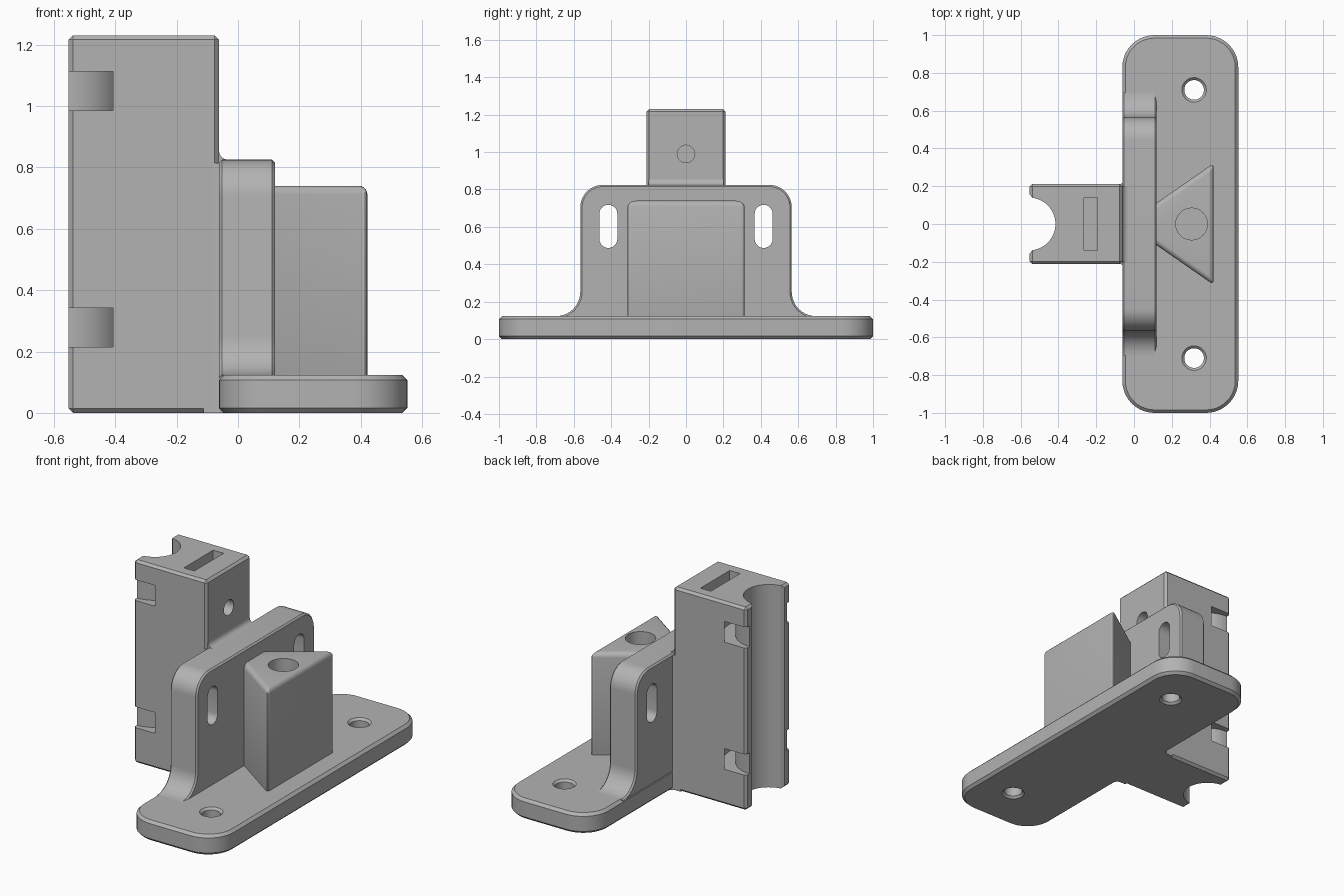
import bpy, bmesh, math
from mathutils import Vector

if "Cube" in bpy.data.objects:
    bpy.data.objects.remove(bpy.data.objects["Cube"])

grey = bpy.data.materials.new("mid grey")
grey.diffuse_color = (0.45, 0.45, 0.45, 1)
grey.use_nodes = True
grey.node_tree.nodes["Principled BSDF"].inputs["Base Color"].default_value = grey.diffuse_color


def arc(cx, cy, r, a0, a1, n=10):
    """Points along an arc, angles in degrees."""
    return [(cx + r * math.cos(math.radians(a0 + (a1 - a0) * i / n)),
             cy + r * math.sin(math.radians(a0 + (a1 - a0) * i / n))) for i in range(n + 1)]


def prism(name, pts, lo, hi, axis="z", rim=0.0, every=0.0, segments=1):
    """Extrude a profile along an axis; rim chamfers the end caps, every bevels all edges."""
    place = {"z": lambda a, b, t: (a, b, t),
             "x": lambda a, b, t: (t, a, b),
             "y": lambda a, b, t: (a, t, b)}[axis]
    bm = bmesh.new()
    low = [bm.verts.new(place(a, b, lo)) for a, b in pts]
    high = [bm.verts.new(place(a, b, hi)) for a, b in pts]
    caps = [bm.faces.new(low[::-1]), bm.faces.new(high)]
    for i in range(len(pts)):
        j = (i + 1) % len(pts)
        bm.faces.new((low[i], low[j], high[j], high[i]))
    bmesh.ops.recalc_face_normals(bm, faces=bm.faces[:])
    if rim or every:
        edges = bm.edges[:] if every else [e for f in caps for e in f.edges]
        bmesh.ops.bevel(bm, geom=edges, offset=every or rim, segments=segments,
                        profile=0.5, affect="EDGES", clamp_overlap=True)
        bmesh.ops.recalc_face_normals(bm, faces=bm.faces[:])
    return add(name, bm)


def add(name, bm):
    mesh = bpy.data.meshes.new(name)
    bm.to_mesh(mesh)
    bm.free()
    obj = bpy.data.objects.new(name, mesh)
    bpy.context.collection.objects.link(obj)
    mesh.materials.append(grey)
    return obj


def box(name, x0, x1, y0, y1, z0, z1, every=0.0):
    return prism(name, [(x0, y0), (x1, y0), (x1, y1), (x0, y1)], z0, z1, every=every)


def lathe(name, profile, centre, n=48):
    """Closed solid turned about a vertical axis from (radius, height) points."""
    bm = bmesh.new()
    rings = [[bm.verts.new((centre[0] + r * math.cos(math.tau * i / n),
                            centre[1] + r * math.sin(math.tau * i / n), z))
              for i in range(n)] for r, z in profile]
    for a, b in zip(rings, rings[1:]):
        for i in range(n):
            j = (i + 1) % n
            bm.faces.new((a[i], a[j], b[j], b[i]))
    if profile[0] == profile[-1]:
        bmesh.ops.remove_doubles(bm, verts=bm.verts[:], dist=1e-5)
    else:
        bm.faces.new(rings[0][::-1])
        bm.faces.new(rings[-1])
    bmesh.ops.recalc_face_normals(bm, faces=bm.faces[:])
    return add(name, bm)


def finish(obj, cutters=()):
    """Cut, then smooth the curved areas."""
    bpy.ops.object.select_all(action="DESELECT")
    bpy.context.view_layer.objects.active = obj
    obj.select_set(True)
    for c in cutters:
        m = obj.modifiers.new("cut", "BOOLEAN")
        m.operation, m.solver, m.object = "DIFFERENCE", "EXACT", c
        bpy.ops.object.modifier_apply(modifier=m.name)
        bpy.data.objects.remove(c)
    bpy.ops.object.shade_smooth_by_angle(angle=math.radians(25))


X0, XW, X1 = -0.552, -0.062, 0.552   # post back, wall back, base front

# Base plate with rounded corners and two screw holes
R = 0.17
outline = (arc(X1 - R, 1 - R, R, 0, 90) + arc(XW + R, 1 - R, R, 90, 180)
           + arc(XW + R, -1 + R, R, 180, 270) + arc(X1 - R, -1 + R, R, 270, 360))
base = prism("base_plate", outline, 0, 0.123, rim=0.016)
screw = [(0.075, -0.01), (0.052, 0.013), (0.052, 0.11), (0.075, 0.133)]
finish(base, [lathe("screw_cutter", screw, (0.318, s * 0.71)) for s in (-1, 1)])

# Upright wall, flared at the foot, with two oblong slots
half = ([(0.695, 0.105)] + arc(0.695, 0.253, 0.13, 270, 180)
        + arc(0.445, 0.705, 0.12, 0, 90))
wall = prism("upright_wall", half + [(-y, z) for y, z in reversed(half)],
             XW, 0.12, "x", rim=0.016)
slots = [prism("slot_cutter", arc(s * 0.415, 0.67, 0.048, 0, 180)
               + arc(s * 0.415, 0.535, 0.048, 180, 360), -0.2, 0.3, "x") for s in (-1, 1)]
finish(wall, slots)

# Wedge block with rounded edges and a blind hole in the top
wedge = prism("wedge_block", [(0.07, -0.078), (0.422, -0.322), (0.422, 0.322), (0.07, 0.078)],
              0.06, 0.74, every=0.028, segments=5)
finish(wedge, [lathe("blind_hole_cutter", [(0.084, 0.14), (0.084, 0.9)], (0.305, 0))])

# Post: tube groove, two strap channels, nut slot and bolt hole
post = box("post", X0, XW, -0.212, 0.212, 0, 1.23, every=0.014)
groove = prism("groove_cutter", [(-0.65, -0.16), (-0.556, -0.16), (-0.538, -0.14)]
               + arc(-0.556, 0, 0.14, -82, 82, 28)
               + [(-0.538, 0.14), (-0.556, 0.16), (-0.65, 0.16)], -0.1, 1.4)
straps = [lathe("strap_cutter", [(0.18, z), (0.257, z), (0.257, z + 0.126),
                                 (0.18, z + 0.126), (0.18, z)], (X0, 0), 64)
          for z in (0.215, 0.986)]
nut_slot = box("nut_cutter", -0.265, -0.195, -0.14, 0.14, 0.85, 1.4)
bolt = prism("bolt_cutter", arc(0, 0.99, 0.047, 0, 350, 35), -0.23, 0.1, "x")
finish(post, [groove, nut_slot, bolt] + straps)

# Neck joining post and wall, with concave fillets at both sides
F = 0.03
side = [(XW + 0.03, 0.212 + F)] + [(XW + 0.016 - F + x, 0.212 + F + y)
        for x, y in arc(0, 0, F, 0, -90, 6)] + [(XW - 0.05, 0.212)]
neck = prism("neck", side + [(x, -y) for x, y in reversed(side)], 0.0, 0.815)
finish(neck)

# Concave fillet on top of the wall, against the post
T = 0.825
top = [(XW - 0.03, T - 0.03), (XW + F, T - 0.03)] + arc(XW + F, T + F, F, 270, 180, 6) \
    + [(XW - 0.03, T + F)]
finish(prism("top_fillet", top, -0.2, 0.2, "y"))
